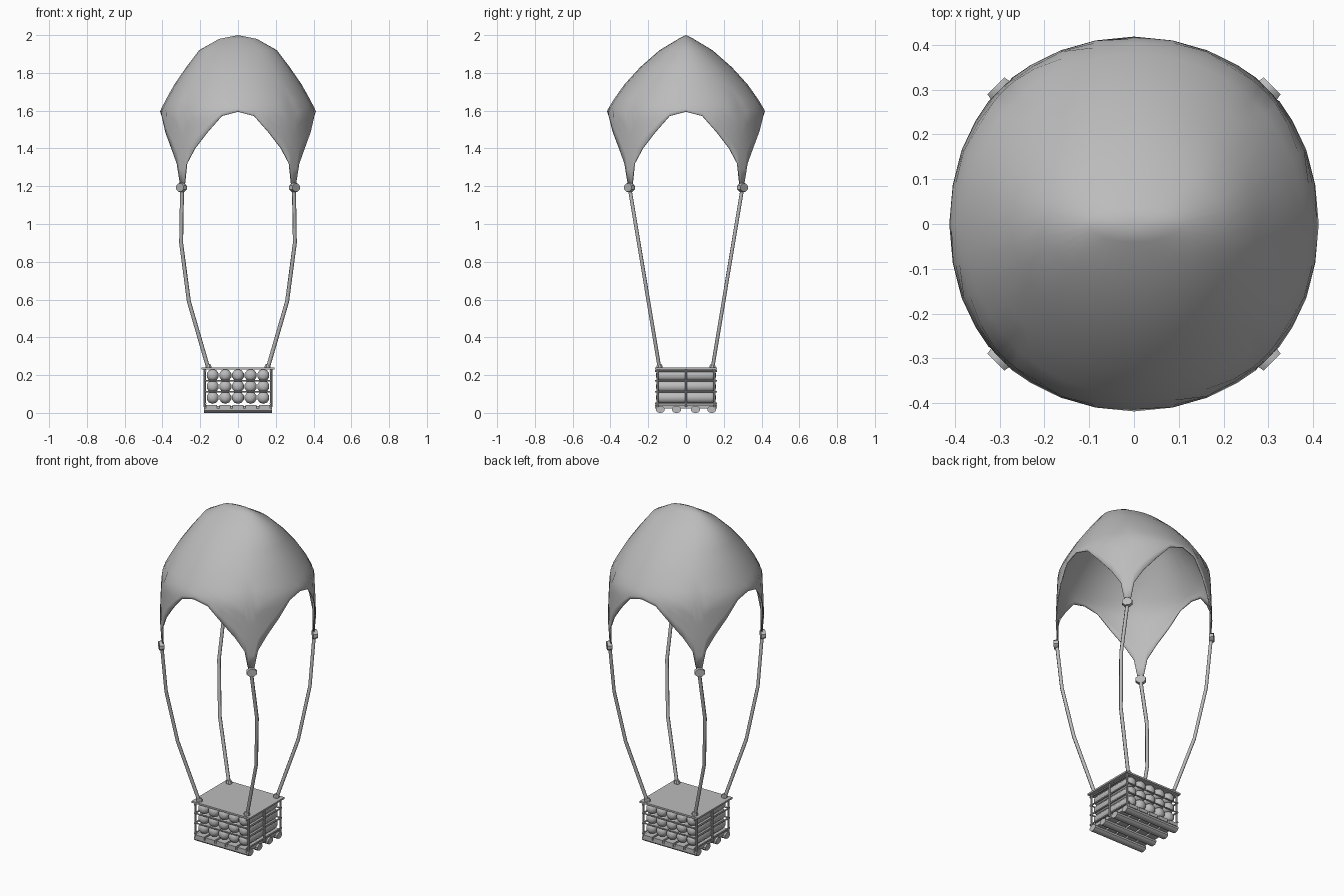
import bpy, bmesh, math
from mathutils import Vector, Matrix

if "Cube" in bpy.data.objects:
    bpy.data.objects.remove(bpy.data.objects["Cube"])

grey = bpy.data.materials.new("plain grey")
grey.diffuse_color = (0.5, 0.5, 0.5, 1)
grey.use_nodes = True
grey.node_tree.nodes["Principled BSDF"].inputs["Base Color"].default_value = grey.diffuse_color


def finish(bm, name, angle=40):
    bmesh.ops.recalc_face_normals(bm, faces=bm.faces)
    me = bpy.data.meshes.new(name)
    bm.to_mesh(me)
    bm.free()
    me.materials.append(grey)
    ob = bpy.data.objects.new(name, me)
    bpy.context.collection.objects.link(ob)
    bpy.ops.object.select_all(action='DESELECT')
    ob.select_set(True)
    bpy.context.view_layer.objects.active = ob
    bpy.ops.object.shade_smooth_by_angle(angle=math.radians(angle))
    return ob


def lathe(bm, start, direction, profile, sides=10, widen=1):
    """Round solid along direction; profile = (distance, radius) pairs."""
    q = Vector(direction).to_track_quat('Z', 'Y')
    rings = []
    for d, r in profile:
        rings.append([bm.verts.new(Vector(start) + q @ Vector((
            widen * r * math.cos(2 * math.pi * (i + 0.5) / sides),
            r * math.sin(2 * math.pi * (i + 0.5) / sides), d))) for i in range(sides)])
    for a, b in zip(rings, rings[1:]):
        for i in range(sides):
            j = (i + 1) % sides
            bm.faces.new((a[i], a[j], b[j], b[i]))
    bm.faces.new(rings[0][::-1])
    bm.faces.new(rings[-1])


def rod(bm, a, b, r, sides=8, widen=1):
    d = Vector(b) - Vector(a)
    lathe(bm, a, d, [(0, r), (d.length, r)], sides, widen)


def box(bm, centre, size):
    m = Matrix.Translation(centre) @ Matrix.Diagonal((*size, 1))
    bmesh.ops.create_cube(bm, size=1, matrix=m)


def interp(pts, x):
    for (x0, y0), (x1, y1) in zip(pts, pts[1:]):
        if x >= x1:
            return y0 + (y1 - y0) * (x - x0) / (x1 - x0)
    return pts[-1][1]


# canopy: dome, slightly ridged along x, with four arches between the corners
radius_x = [(2, 0), (1.98, .1), (1.92, .206), (1.83, .274), (1.74, .336),
            (1.66, .381), (1.6, .412), (1.45, .42), (1.32, .424), (1.2, .418)]
radius_y = [(2, 0), (1.98, .04), (1.92, .14), (1.83, .243), (1.74, .325),
            (1.66, .382), (1.6, .418), (1.45, .422), (1.32, .426), (1.2, .42)]
edge = {45: 1.595, 33: 1.572, 22: 1.485, 12: 1.40, 5: 1.32, 2: 1.2, 0: 1.2}
offsets = [-45, -33, -22, -12, -5, -2, 0, 2, 5, 12, 22, 33]
bm = bmesh.new()
apex = bm.verts.new((0, 0, 2))
columns = []
for corner in (45, 135, 225, 315):
    for off in offsets:
        low = edge[abs(off)]
        zs = [1.98, 1.92, 1.83, 1.74, 1.66]
        zs += [1.66 + (low - 1.66) * k / 5 for k in range(1, 6)]
        a = math.radians(corner + off)
        columns.append([bm.verts.new((interp(radius_x, z) * math.cos(a),
                                      interp(radius_y, z) * math.sin(a), z)) for z in zs])
for a, b in zip(columns, columns[1:] + columns[:1]):
    bm.faces.new((apex, a[0], b[0]))
    for k in range(len(a) - 1):
        bm.faces.new((a[k], a[k + 1], b[k + 1], b[k]))
canopy = finish(bm, "canopy", 60)
solid = canopy.modifiers.new("thickness", 'SOLIDIFY')
solid.thickness = 0.006
solid.offset = -1

# ropes and their fastenings at the four corners
corners = [(sx, sy) for sx in (-1, 1) for sy in (-1, 1)]
knots, ties = bmesh.new(), bmesh.new()
ropes = bpy.data.curves.new("ropes", 'CURVE')
ropes.dimensions = '3D'
ropes.bevel_depth = 0.0105
ropes.bevel_resolution = 1
ropes.use_fill_caps = True
ropes.materials.append(grey)
for sx, sy in corners:
    out = Vector((sx, sy, 0)).normalized()
    lathe(knots, out * 0.41 + Vector((0, 0, 1.193)), out,
          [(0, .024), (.013, .026), (.026, .024)], 8, 1.2)
    path = [(.296, 1.2), (.301, .9), (.26, .59), (.157, .235)]
    s = ropes.splines.new('POLY')
    s.points.add(len(path) - 1)
    for p, (x, z) in zip(s.points, path):
        y = .14 + (.3 - .14) * (z - .235) / .965
        p.co = (sx * x, sy * y, z, 1)
    lathe(ties, (sx * .157, sy * .14, .234), (0, 0, 1),
          [(0, .016), (.012, .018), (.024, .012)], 8)
finish(knots, "canopy_knots")
finish(ties, "rope_ties")
bpy.context.collection.objects.link(bpy.data.objects.new("ropes", ropes))

# cargo: three rows of five round-ended barrels lying front to back
bm = bmesh.new()
for z in (.081, .14, .199):
    for i in range(-2, 3):
        lathe(bm, (i * .067, -.158, z), (0, 1, 0),
              [(0, .01), (.004, .02), (.013, .029), (.026, .033),
               (.29, .033), (.303, .029), (.312, .02), (.316, .01)], 10)
finish(bm, "barrels", 50)

# lid plate
bm = bmesh.new()
box(bm, (0, 0, .234), (.385, .33, .01))
finish(bm, "lid")

# frame: posts and rails around the barrels
bm = bmesh.new()
for sx, sy in corners:
    rod(bm, (sx * .176, sy * .15, .03), (sx * .176, sy * .15, .232), .006)
for s in (-1, 1):
    rod(bm, (s * .174, 0, .03), (s * .174, 0, .232), .006)
    for z in (.05, .112, .17, .222):
        rod(bm, (s * .172, -.165, z), (s * .172, .165, z), .005)
    for z in (.112, .17):
        rod(bm, (-.176, s * .16, z), (.176, s * .16, z), .004)
finish(bm, "crate_frame")

# pallet: slats across four flattened runner logs
bm = bmesh.new()
for i in range(-2, 3):
    box(bm, (i * .07, 0, .033), (.058, .328, .02))
finish(bm, "pallet_slats")
bm = bmesh.new()
for y in (-.136, -.05, .05, .136):
    rod(bm, (-.18, y, .018), (.18, y, .018), .019, 10, 1.3)
finish(bm, "pallet_logs")
